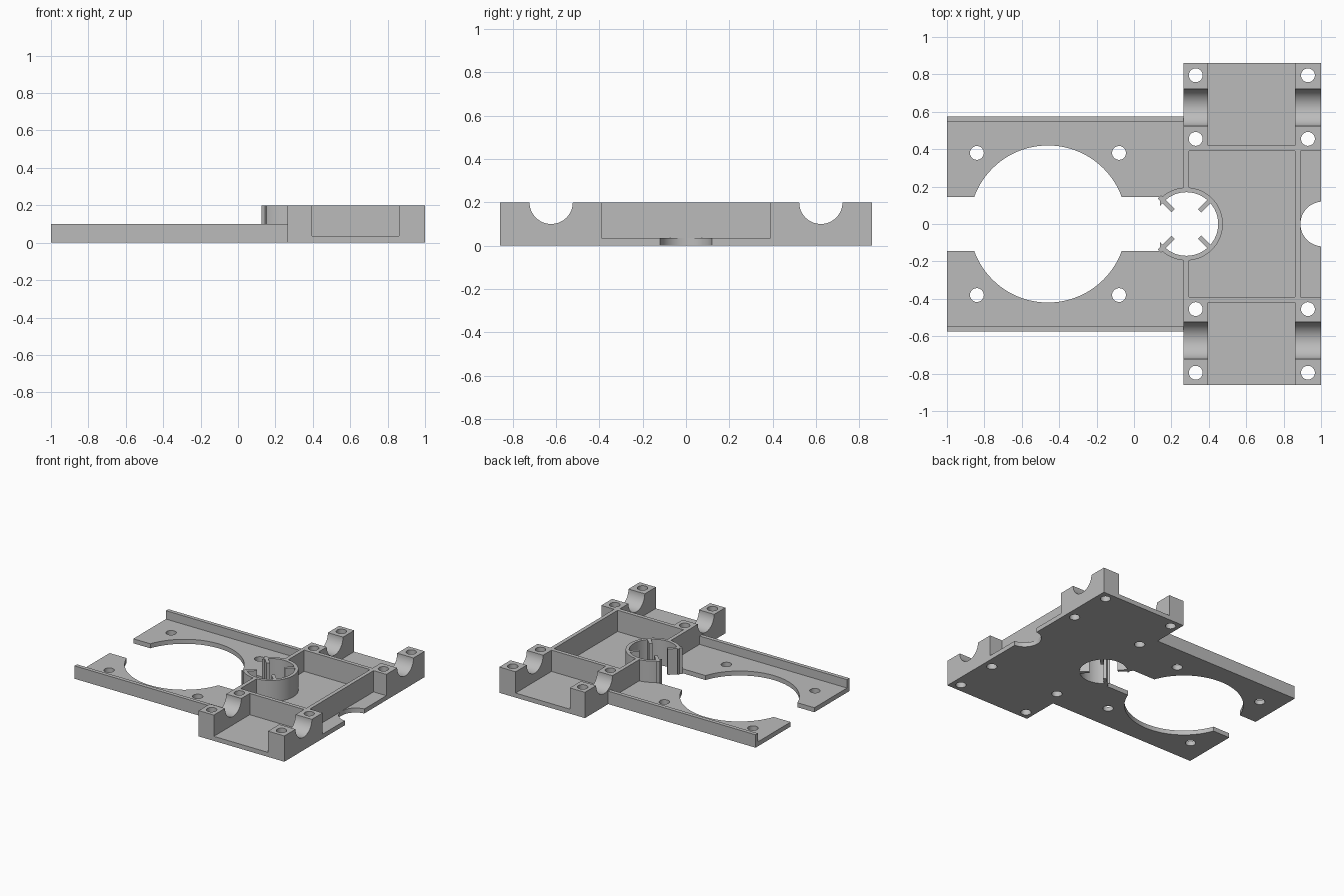
import bpy, bmesh, math
from mathutils import Matrix, Vector

if "Cube" in bpy.data.objects:
    bpy.data.objects.remove(bpy.data.objects["Cube"], do_unlink=True)

FLOOR, RAIL, TOP = 0.035, 0.1, 0.2
TUBE = Vector((0.28, 0, 0))

grey = bpy.data.materials.new("plain grey")
grey.use_nodes = True
grey.diffuse_color = (0.5, 0.5, 0.5, 1)
grey.node_tree.nodes["Principled BSDF"].inputs["Base Color"].default_value = (0.5, 0.5, 0.5, 1)


def finish(name, bm):
    mesh = bpy.data.meshes.new(name)
    bm.to_mesh(mesh)
    bm.free()
    mesh.materials.append(grey)
    ob = bpy.data.objects.new(name, mesh)
    bpy.context.collection.objects.link(ob)
    return ob


def box(name, x0, x1, y0, y1, z0, z1):
    bm = bmesh.new()
    bmesh.ops.create_cube(bm, size=1)
    for v in bm.verts:
        v.co = ((x0 + x1) / 2 + v.co.x * (x1 - x0),
                (y0 + y1) / 2 + v.co.y * (y1 - y0),
                (z0 + z1) / 2 + v.co.z * (z1 - z0))
    return finish(name, bm)


def cylinder(name, centre, radius, depth, axis="Z", segments=64):
    turn = Matrix.Rotation(math.pi / 2, 4, "Y") if axis == "X" else Matrix()
    bm = bmesh.new()
    bmesh.ops.create_cone(bm, cap_ends=True, segments=segments, radius1=radius,
                          radius2=radius, depth=depth,
                          matrix=Matrix.Translation(centre) @ turn)
    return finish(name, bm)


def combine(target, tool, operation):
    mod = target.modifiers.new("combine", "BOOLEAN")
    mod.operation, mod.solver, mod.object = operation, "EXACT", tool
    bpy.ops.object.select_all(action="DESELECT")
    bpy.context.view_layer.objects.active = target
    target.select_set(True)
    bpy.ops.object.modifier_apply(modifier=mod.name)
    bpy.data.objects.remove(tool, do_unlink=True)


def cut(tool):
    combine(carriage, tool, "DIFFERENCE")


def add(tool):
    combine(carriage, tool, "UNION")


# Cross block with open bays
carriage = box("carriage", 0.265, 1, -0.86, 0.86, 0, TOP)
cut(box("centre_pocket", 0.295, 0.86, -0.39, 0.39, FLOOR, 0.3))
cut(box("end_shelf", 0.89, 1.1, -0.39, 0.39, FLOOR, 0.3))
for s in (-1, 1):
    ys = sorted((s * 0.42, s * 0.95))
    cut(box("side_bay", 0.395, 0.86, *ys, FLOOR, 0.3))
    # Rod grooves through the corner blocks
    cut(cylinder("rod_groove", (0.63, s * 0.623, TOP), 0.1, 1, "X"))

# Motor deck with side rails
add(box("deck", -1, 0.28, -0.575, 0.575, 0, FLOOR))
for s in (-1, 1):
    ys = sorted((s * 0.545, s * 0.575))
    add(box("rail", -1, 0.28, *ys, 0, RAIL))

# Round holder, opened towards the deck
add(cylinder("holder", TUBE + Vector((0, 0, TOP / 2)), 0.195, TOP))
cut(cylinder("holder_bore", TUBE, 0.17, 1))
cut(cylinder("motor_opening", (-0.46, 0, 0), 0.42, 1, segments=96))
cut(box("deck_slot", -1.1, 0.14, -0.145, 0.145, -0.1, 0.3))
cut(cylinder("end_notch", (1.01, 0, 0), 0.12, 1))

# Screw holes
for s in (-1, 1):
    for x, y in ((0.33, 0.455), (0.33, 0.795), (0.93, 0.455),
                 (0.93, 0.795), (-0.84, 0.38), (-0.08, 0.38)):
        cut(cylinder("screw_hole", (x, s * y, 0), 0.037, 1, segments=32))

# Spring fingers pointing to the holder centre
for angle, reach, name in ((45, 0.18, "rear_left_finger"), (-45, 0.18, "front_left_finger"),
                           (135, 0.205, "rear_right_finger"), (-135, 0.205, "front_right_finger")):
    finger = box(name, 0.1, reach, -0.0125, 0.0125, 0, TOP)
    finger.data.transform(Matrix.Translation(TUBE) @ Matrix.Rotation(math.radians(angle), 4, "Z"))

bpy.ops.object.select_all(action="DESELECT")
carriage.select_set(True)
bpy.context.view_layer.objects.active = carriage
bpy.ops.object.shade_smooth_by_angle(angle=math.radians(30))
